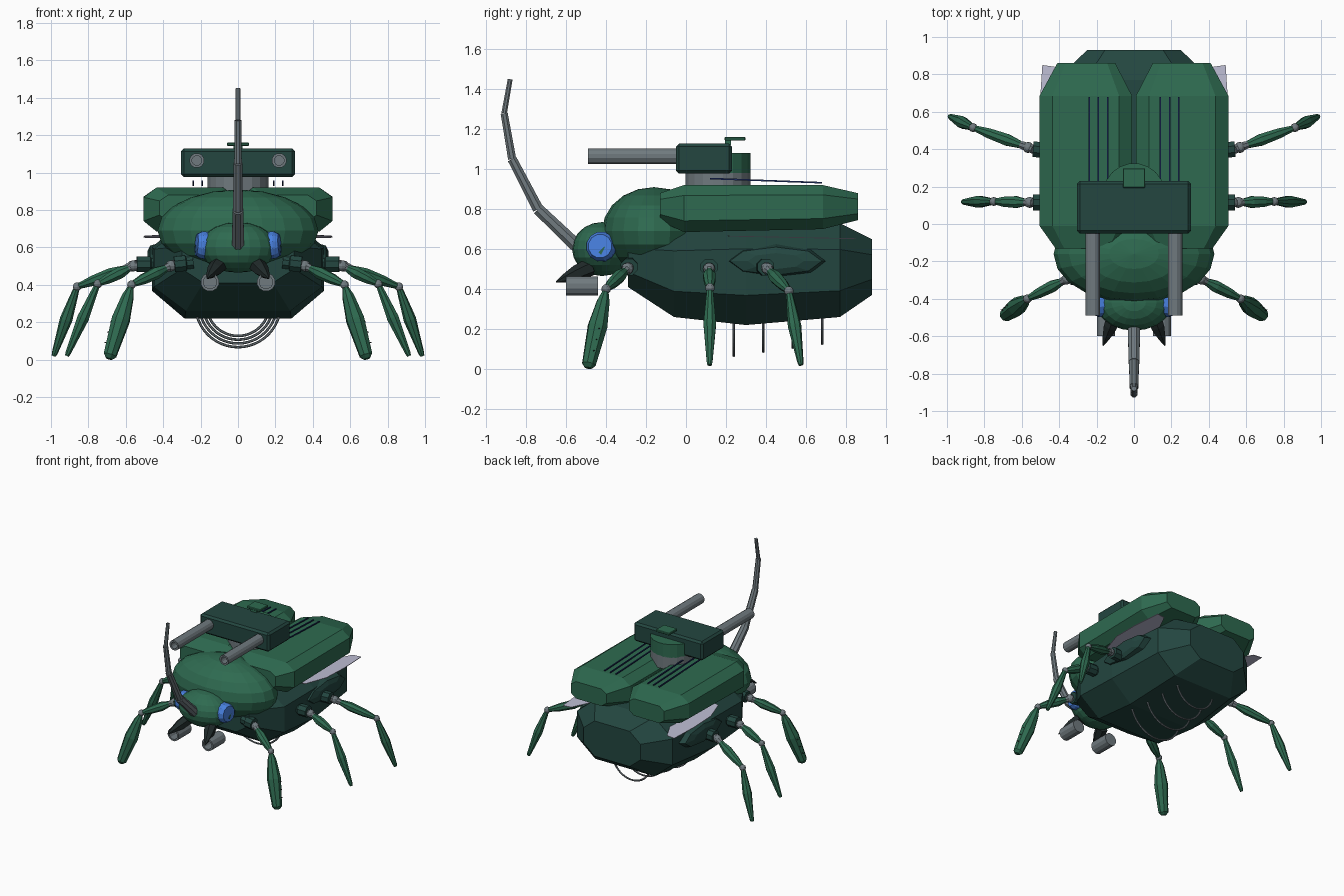
import bpy, bmesh
from math import cos, sin, pi
from mathutils import Vector, Matrix

if "Cube" in bpy.data.objects:
    bpy.data.objects.remove(bpy.data.objects["Cube"])


def material(name, *rgb):
    col = [(c / 255 / 12.92 if c < 10 else ((c / 255 + 0.055) / 1.055) ** 2.4) for c in rgb] + [1]
    m = bpy.data.materials.new(name)
    m.use_nodes = True
    m.diffuse_color = col
    m.node_tree.nodes["Principled BSDF"].inputs["Base Color"].default_value = col
    return m


GREEN = material("shell green", 46, 106, 80)
DARK = material("dark green", 35, 70, 64)
GREY = material("metal grey", 112, 122, 127)
BLUE = material("eye blue", 72, 128, 222)
BLACK = material("mandible black", 32, 42, 42)
NAVY = material("vent navy", 30, 46, 100)
PALE = material("wing lavender", 190, 190, 212)


def finish(name, bm, mat):
    bmesh.ops.recalc_face_normals(bm, faces=bm.faces)
    me = bpy.data.meshes.new(name)
    bm.to_mesh(me)
    bm.free()
    ob = bpy.data.objects.new(name, me)
    me.materials.append(mat)
    bpy.context.scene.collection.objects.link(ob)
    return ob


def skin(name, rings, mat):
    """Join rings of points into a capped surface."""
    bm = bmesh.new()
    vs = [[bm.verts.new(p) for p in ring] for ring in rings]
    n = len(vs[0])
    for a, b in zip(vs, vs[1:]):
        for i in range(n):
            bm.faces.new((a[i], a[(i + 1) % n], b[(i + 1) % n], b[i]))
    bm.faces.new(vs[0])
    bm.faces.new(vs[-1])
    return finish(name, bm, mat)


def lathe(name, p, q, profile, mat, sides=8):
    """Turn (position along p to q, radius) pairs around the line p-q."""
    p, q = Vector(p), Vector(q)
    rot = (q - p).to_track_quat("Z", "Y")
    rings = [[p.lerp(q, t) + rot @ Vector((r * cos(a), r * sin(a), 0))
              for a in [2 * pi * (i + 0.5) / sides for i in range(sides)]]
             for t, r in profile]
    return skin(name, rings, mat)


def hull(name, sections, cut_x, cut_low, cut_high, mat):
    """Loft chamfered rectangles (y, x0, x1, z0, z1) along y."""
    rings = []
    for y, x0, x1, z0, z1 in sections:
        c, lo, hi = (x1 - x0) * cut_x, z0 + (z1 - z0) * cut_low, z1 - (z1 - z0) * cut_high
        rings.append([(x0 + c, y, z0), (x1 - c, y, z0), (x1, y, lo), (x1, y, hi),
                      (x1 - c, y, z1), (x0 + c, y, z1), (x0, y, hi), (x0, y, lo)])
    return skin(name, rings, mat)


def box(name, centre, size, mat, bevel=0):
    bm = bmesh.new()
    bmesh.ops.create_cube(bm, size=1, matrix=Matrix.Translation(centre) @ Matrix.Diagonal((*size, 1)))
    if bevel:
        bmesh.ops.bevel(bm, geom=bm.edges[:], offset=bevel, segments=1, affect="EDGES")
    return finish(name, bm, mat)


def ball(name, centre, radii, mat, u=20, v=10):
    bm = bmesh.new()
    bmesh.ops.create_uvsphere(bm, u_segments=u, v_segments=v, radius=1,
                              matrix=Matrix.Translation(centre) @ Matrix.Diagonal((*radii, 1)))
    return finish(name, bm, mat)


# Abdomen, thorax and head
hull("abdomen", [(-.29, -.30, .30, .41, .68), (-.06, -.45, .45, .26, .72), (.3, -.46, .46, .22, .75),
                 (.77, -.42, .42, .26, .73), (.93, -.25, .25, .37, .65)], .19, .28, .28, DARK)
ball("thorax", (0, -.16, .69), (.43, .26, .22), GREEN)
ball("head", (0, -.42, .6), (.205, .15, .135), GREEN)

# Horn of four tapering rods
path = [(-.52, .59), (-.74, .80), (-.87, 1.05), (-.91, 1.28), (-.88, 1.45)]
for i, (a, b) in enumerate(zip(path, path[1:])):
    r = .036 - .007 * i
    lathe(f"horn_rod_{i + 1}", (0, *a), (0, *b), [(0, r), (1, r * .87)], GREY)

# Turret
lathe("turret_ring", (0, .16, .88), (0, .16, .98), [(0, .165), (1, .165)], GREY, 20)
lathe("turret_drum", (0, .16, .975), (0, .16, 1.08), [(0, .165), (1, .165)], GREEN, 20)
box("turret_housing", (0, .09, 1.053), (.61, .28, .15), DARK, .015)
box("hatch", (0, .245, 1.152), (.12, .105, .018), GREEN, .004)
box("hatch_stem", (0, .21, 1.135), (.05, .03, .03), GREEN)

# Half hoops beneath the belly
for i in range(4):
    y, big = .24 + .147 * i, .228 - .02 * i
    rings = []
    for k in range(25):
        a = pi + pi * k / 24
        rings.append([(cos(a) * (big + .007 * cos(b)), y + .007 * sin(b),
                       .295 + sin(a) * (big + .007 * cos(b)))
                      for b in [pi * j / 3 for j in range(6)]])
    skin(f"belly_hoop_{i + 1}", rings, GREY)

# Leg layout: hip start, hip end, upper end, foot
LEGS = {
    "front": ((.24, -.28, .52), (.34, -.285, .51), (.57, -.40, .40), (.69, -.49, .005)),
    "middle": ((.42, .115, .51), (.54, .115, .51), (.75, .12, .405), (.915, .118, .02)),
    "rear": ((.42, .39, .51), (.54, .40, .51), (.86, .515, .39), (.985, .575, .02)),
}

for s, side in ((1, "left"), (-1, "right")):
    def at(x, y, z):
        return Vector((s * x, y, z))

    # Wing case with vents, and the folded wing below it
    hull(f"{side}_wing_case",
         [(y, min(s * a, s * b), max(s * a, s * b), lo, hi) for y, a, b, lo, hi in (
             (-.13, .09, .42, .74, .88), (-.01, .01, .505, .685, .92),
             (.685, .01, .505, .70, .92), (.86, .10, .41, .745, .88))], .14, .24, .22, GREEN)
    for i in range(3):
        x = .14 + .05 * i
        skin(f"{side}_vent_{i + 1}",
             [[at(x + dx, y, z + dz) for dx, dz in ((-.004, -.004), (.004, -.004), (.004, .004), (-.004, .004))]
              for y, z in ((.12, .953), (.68, .932))], NAVY)
    outline = [(.3, .2), (.44, .22), (.5, .4), (.505, .62), (.49, .85), (.42, .84), (.3, .6)]
    skin(f"{side}_wing", [[at(x, y, z - .02 * y) for x, y in outline] for z in (.667, .671)], PALE)

    # Flank pod
    rings = [[at(x, .45 + h * cos(a), .54 + v * sin(a)) for a in [pi * k / 4 for k in range(8)]]
             for x, h, v in ((.40, .26, .09), (.47, .23, .07), (.485, .14, .04))]
    skin(f"{side}_flank_pod", rings, DARK)

    # Eye with pupil
    lathe(f"{side}_eye", at(.155, -.42, .61), at(.222, -.43, .615), [(0, .075), (.6, .075), (1, .06)], BLUE, 12)
    pupil = [[at(x, -.41 + .028 * cos(a), .585 + .028 * sin(a)) for a in [pi * k / 2 for k in range(4)]]
             for x in (.218, .226)]
    skin(f"{side}_pupil", pupil, GREEN)

    # Mandible and chin gun
    lathe(f"{side}_mandible", at(.10, -.48, .51), at(.165, -.65, .435),
          [(0, .045), (.4, .04), (.75, .022), (1, .003)], BLACK, 6)
    lathe(f"{side}_chin_gun", at(.15, -.44, .415), at(.15, -.6, .415),
          [(0, .05), (1, .05), (1, .036), (.4, .036)], GREY, 12)

    # Cannon barrel with bore
    lathe(f"{side}_barrel", at(.22, 0, 1.065), at(.22, -.49, 1.065),
          [(0, .04), (1, .04), (1, .026), (.8, .026)], GREY, 12)

    # Legs
    for leg, (root, hip, knee, foot) in LEGS.items():
        root, hip, knee, foot = (at(*p) for p in (root, hip, knee, foot))
        wide = 1.5 if leg == "front" else 1
        name = f"{side}_{leg}"
        lathe(name + "_hip", root, hip, [(0, .035), (.35, .035), (.4, .045), (1, .045)], DARK)
        joint = hip.lerp(knee, .08)
        lathe(name + "_hip_pin", hip, hip.lerp(knee, .25), [(0, .026), (.6, .024), (1, .018)], GREY)
        ball(name + "_hip_ball", joint, (.03, .03, .03), GREY, 10, 6)
        lathe(name + "_upper", hip.lerp(knee, .2), hip.lerp(knee, .96),
              [(0, .02), (.3, .034), (.7, .029), (1, .017)], GREEN)
        ball(name + "_knee", knee, (.024, .024, .024), GREY, 10, 6)
        lathe(name + "_lower", knee.lerp(foot, .04), foot,
              [(0, .017), (.12, .022 * wide), (.45, .034 * wide), (.95, .016 * wide * wide), (1, .012 * wide)], GREEN)
        if leg == "front":
            for i in range(3):
                p = knee.lerp(foot, .5 + .14 * i)
                lathe(f"{name}_spike_{i + 1}", p, p + at(.055 - .003 * i, .012, 0), [(0, .012), (1, .002)], BLACK, 5)
